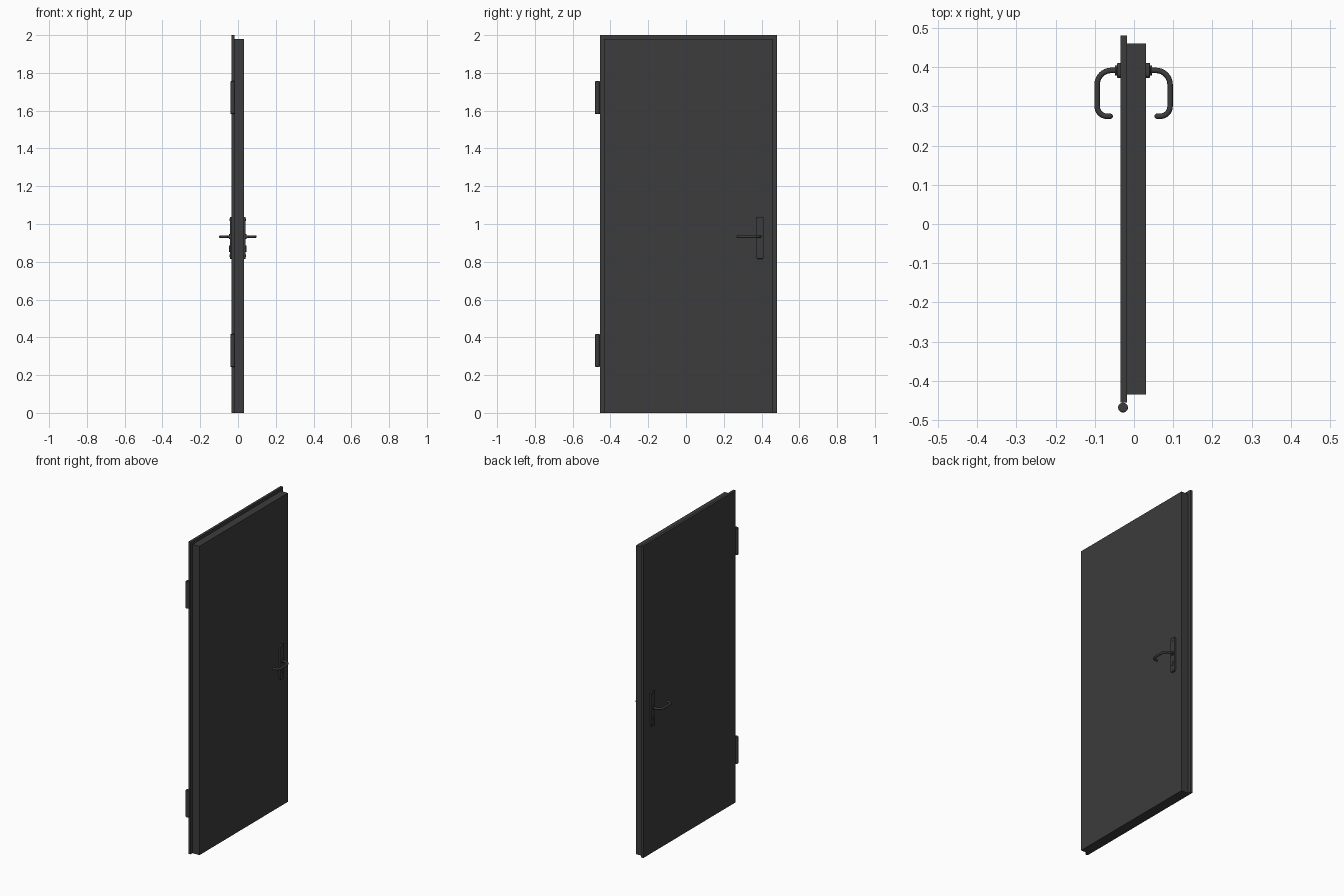
import bpy, bmesh, math
from mathutils import Vector, Matrix

if "Cube" in bpy.data.objects:
    bpy.data.objects.remove(bpy.data.objects["Cube"])

mat = bpy.data.materials.new("dark_grey")
mat.diffuse_color = (0.045, 0.045, 0.045, 1)
mat.use_nodes = True
mat.node_tree.nodes["Principled BSDF"].inputs["Base Color"].default_value = mat.diffuse_color
HY = 0.392          # handle axis, across the door
MID = -0.001        # middle of the door thickness


def finish(bm, name, smooth=True):
    bmesh.ops.recalc_face_normals(bm, faces=bm.faces)
    me = bpy.data.meshes.new(name)
    bm.to_mesh(me)
    bm.free()
    me.materials.append(mat)
    ob = bpy.data.objects.new(name, me)
    bpy.context.collection.objects.link(ob)
    if smooth:
        bpy.context.view_layer.objects.active = ob
        ob.select_set(True)
        bpy.ops.object.shade_smooth_by_angle(angle=math.radians(35))
        ob.select_set(False)
    return ob


def box(name, x0, x1, y0, y1, z0, z1):
    bm = bmesh.new()
    bmesh.ops.create_cube(bm, size=1)
    bmesh.ops.scale(bm, vec=(x1 - x0, y1 - y0, z1 - z0), verts=bm.verts)
    bmesh.ops.translate(bm, vec=((x0 + x1) / 2, (y0 + y1) / 2, (z0 + z1) / 2), verts=bm.verts)
    return finish(bm, name, False)


def bevel(ob, width):
    m = ob.modifiers.new("bevel", 'BEVEL')
    m.width, m.segments, m.limit_method = width, 2, 'ANGLE'
    m.angle_limit = math.radians(50)


def cylinder(name, r, x0, x1, y, z):
    """Cylinder along x."""
    bm = bmesh.new()
    mtx = Matrix.Translation(((x0 + x1) / 2, y, z)) @ Matrix.Rotation(math.pi / 2, 4, 'Y')
    bmesh.ops.create_cone(bm, cap_ends=True, segments=24, radius1=r, radius2=r,
                          depth=abs(x1 - x0), matrix=mtx)
    return finish(bm, name)


def rounded_plate(name, x0, x1, y, z0, z1, half, r):
    """Rounded rectangle in the yz plane, extruded along x."""
    bm = bmesh.new()
    vs = []
    for sy, sz, a0 in ((1, 1, 0), (-1, 1, 90), (-1, -1, 180), (1, -1, 270)):
        cy, cz = y + sy * (half - r), (z1 - r if sz > 0 else z0 + r)
        for k in range(6):
            a = math.radians(a0 + 17.9 * k)
            vs.append(bm.verts.new((x0, cy + r * math.cos(a), cz + r * math.sin(a))))
    f = bm.faces.new(vs)
    ext = bmesh.ops.extrude_face_region(bm, geom=[f])
    bmesh.ops.translate(bm, vec=(x1 - x0, 0, 0),
                        verts=[v for v in ext['geom'] if isinstance(v, bmesh.types.BMVert)])
    return finish(bm, name)


def arc(cx, cy, r, a0, a1, n=8):
    return [(cx + r * math.cos(math.radians(a0 + (a1 - a0) * k / n)),
             cy + r * math.sin(math.radians(a0 + (a1 - a0) * k / n))) for k in range(n + 1)]


def tube(name, side, path, z, r, seg=16):
    """Round bar swept along a path in the xy plane, with a domed far end."""
    pts = [Vector((MID + side * x, y, z)) for x, y in path]
    radii = [r] * len(pts)
    end_dir = (pts[-1] - pts[-2]).normalized()
    tip = pts[-1].copy()
    for a in (30, 55, 78):
        pts.append(tip + end_dir * r * math.sin(math.radians(a)))
        radii.append(r * math.cos(math.radians(a)))
    bm = bmesh.new()
    rings = []
    for i, p in enumerate(pts):
        t = (pts[min(i + 1, len(pts) - 1)] - pts[max(i - 1, 0)]).normalized()
        up = Vector((0, 0, 1))
        n = t.cross(up)
        rings.append([bm.verts.new(p + radii[i] * (n * math.cos(2 * math.pi * k / seg)
                                                   + up * math.sin(2 * math.pi * k / seg)))
                      for k in range(seg)])
    for a, b in zip(rings, rings[1:]):
        for k in range(seg):
            bm.faces.new((a[k], a[(k + 1) % seg], b[(k + 1) % seg], b[k]))
    bm.faces.new(rings[0])
    bm.faces.new(rings[-1])
    return finish(bm, name)


# Door leaf: thick core and the wider overlapping face sheet
box("door_core", -0.0175, 0.031, -0.435, 0.461, 0, 1.98)
box("door_face", -0.034, -0.0175, -0.455, 0.481, 0, 2)

# Hinge barrels
for label, z0 in (("lower", 0.243), ("upper", 1.582)):
    bm = bmesh.new()
    bmesh.ops.create_cone(bm, cap_ends=True, segments=24, radius1=0.0125, radius2=0.0125,
                          depth=0.174, matrix=Matrix.Translation((-0.028, -0.4685, z0 + 0.087)))
    bevel(finish(bm, label + "_hinge"), 0.003)

# Lever handle set on both faces
path = ([(0.034, HY), (0.05, HY)] + arc(0.057, 0.356, 0.036, 90, 0)
        + arc(0.068, 0.300, 0.025, 0, -90) + [(0.060, 0.275)])
for label, side in (("inner", 1), ("outer", -1)):
    def X(d):
        return MID + side * d
    bevel(rounded_plate(label + "_handle_plate", X(0.030), X(0.042), HY, 0.815, 1.038, 0.019, 0.010), 0.002)
    cylinder(label + "_handle_collar", 0.013, X(0.040), X(0.047), HY, 0.933)
    tube(label + "_lever", side, path, 0.933, 0.007)
    # Lock cylinder with its narrow lower body
    cylinder(label + "_lock_cylinder", 0.009, X(0.040), X(0.046), HY, 0.877)
    rounded_plate(label + "_lock_body", X(0.040), X(0.046), HY, 0.852, 0.875, 0.005, 0.0045)
    for pos, z in (("top", 1.022), ("bottom", 0.831)):
        cylinder(f"{label}_{pos}_screw", 0.007, X(0.040), X(0.044), HY, z)
